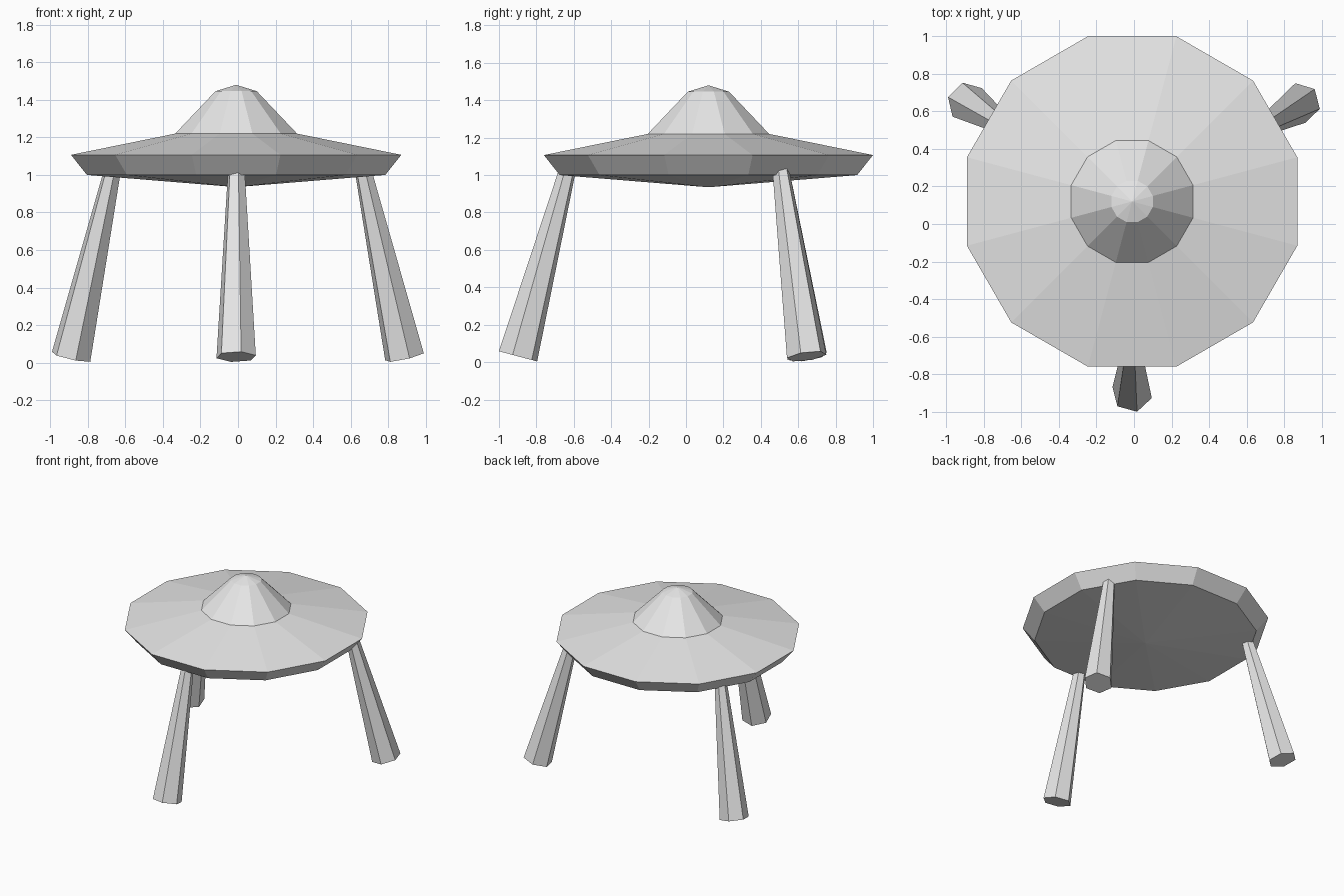
import bpy, bmesh, math
from mathutils import Vector, Matrix

if "Cube" in bpy.data.objects:
    bpy.data.objects.remove(bpy.data.objects["Cube"])

grey = bpy.data.materials.new("light_grey")
grey.diffuse_color = (0.8, 0.8, 0.8, 1)
grey.use_nodes = True
grey.node_tree.nodes["Principled BSDF"].inputs["Base Color"].default_value = grey.diffuse_color


def finish(name, bm):
    bmesh.ops.recalc_face_normals(bm, faces=bm.faces)
    mesh = bpy.data.meshes.new(name)
    bm.to_mesh(mesh)
    bm.free()
    mesh.materials.append(grey)
    obj = bpy.data.objects.new(name, mesh)
    bpy.context.collection.objects.link(obj)
    return obj


def lathe(name, profile, sides, phase, centre):
    """Flat-faced turned shape; zero radius points become tips."""
    bm = bmesh.new()
    rings = []
    for r, z in profile:
        n = 1 if r == 0 else sides
        rings.append([bm.verts.new((centre[0] + r * math.cos(phase + 2 * math.pi * i / sides),
                                    centre[1] + r * math.sin(phase + 2 * math.pi * i / sides), z))
                      for i in range(n)])
    for a, b in zip(rings, rings[1:]):
        for i in range(sides):
            j = (i + 1) % sides
            corners = [a[i % len(a)], a[j % len(a)], b[j % len(b)], b[i % len(b)]]
            bm.faces.new(list(dict.fromkeys(corners)))
    return finish(name, bm)


def leg(name, foot, hip, spin):
    """Six-sided tapered leg with ends square to its leaning axis."""
    foot, hip = Vector(foot), Vector(hip)
    axis = hip - foot
    bm = bmesh.new()
    bmesh.ops.create_cone(bm, cap_ends=True, segments=6, radius1=0.109,
                          radius2=0.045, depth=axis.length)
    tilt = Vector((0, 0, 1)).rotation_difference(axis).to_matrix().to_4x4()
    # put a known corner at the spin angle
    corner = max(bm.verts, key=lambda v: (round(v.co.y, 4), -v.co.z)).co
    turn = Matrix.Rotation(spin - math.atan2(corner.y, corner.x), 4, 'Z')
    bm.transform(Matrix.Translation((foot + hip) / 2) @ tilt @ turn)
    return finish(name, bm)


# saucer body with rim, domed cabin and shallow underside
lathe("saucer",
      [(0, 0.935), (0.823, 1.0), (0.911, 1.107), (0.336, 1.22), (0.114, 1.446), (0, 1.48)],
      12, math.radians(15), (-0.01, 0.12))

# three splayed legs
leg("front_leg", (-0.01, -0.898, 0.031), (-0.009, -0.63, 1.04), math.radians(284))
leg("right_leg", (0.887, 0.645, 0.031), (0.663, 0.505, 1.04), math.radians(44))
leg("left_leg", (-0.889, 0.648, 0.031), (-0.665, 0.505, 1.04), math.radians(164))
